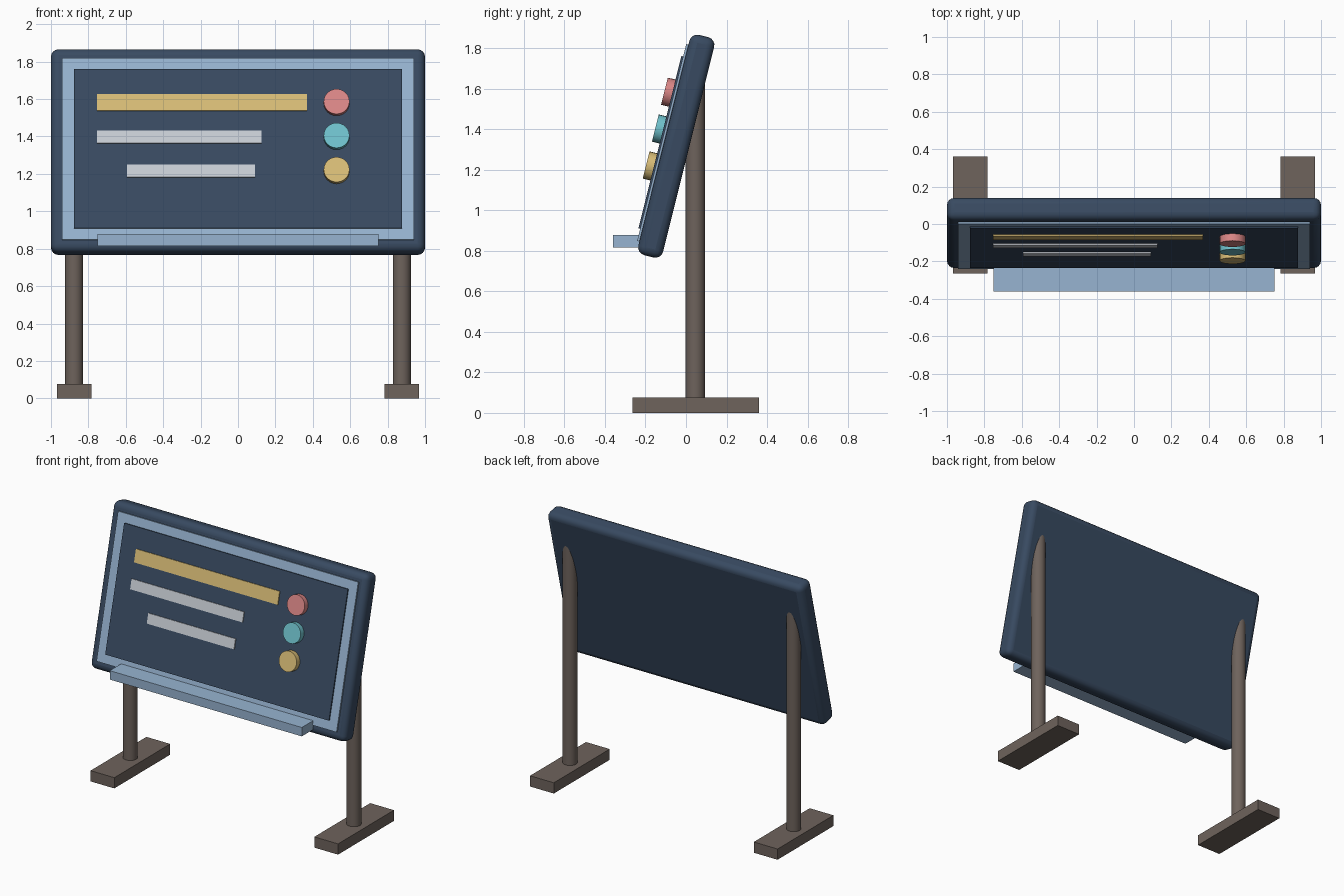
import bpy, math
from mathutils import Matrix, Vector

if "Cube" in bpy.data.objects:
    bpy.data.objects.remove(bpy.data.objects["Cube"])


def material(name, r, g, b):
    m = bpy.data.materials.new(name)
    lin = [((c / 255 + 0.055) / 1.055) ** 2.4 for c in (r, g, b)]
    m.diffuse_color = (*lin, 1)
    m.use_nodes = True
    m.node_tree.nodes["Principled BSDF"].inputs["Base Color"].default_value = m.diffuse_color
    return m


NAVY = material("navy", 56, 74, 97)
PALE_BLUE = material("pale blue", 151, 180, 209)
BROWN = material("brown", 110, 99, 92)
YELLOW = material("yellow", 217, 189, 119)
GREY = material("light grey", 201, 206, 213)
RED = material("coral red", 219, 135, 135)
TEAL = material("teal", 112, 194, 205)

# Tilted frame of the board: local -y is the front, local z runs up the board
TILT = Matrix.Translation((0, -0.048, 1.316)) @ Matrix.Rotation(math.radians(-14), 4, 'X')


def finish(ob, name, mat, tilted, bevel=0):
    ob.name = name
    ob.data.materials.append(mat)
    if tilted:
        ob.matrix_world = TILT @ ob.matrix_basis
    if bevel:
        mod = ob.modifiers.new("rounded edges", 'BEVEL')
        mod.width, mod.segments = bevel, 4
    return ob


def box(name, mat, x, y, z, tilted=False, bevel=0):
    """Box from (low, high) ranges along each axis."""
    lo, hi = Vector((x[0], y[0], z[0])), Vector((x[1], y[1], z[1]))
    bpy.ops.mesh.primitive_cube_add(size=1)
    ob = bpy.context.object
    size, mid = hi - lo, (lo + hi) / 2
    ob.data.transform(Matrix.Translation(mid) @ Matrix.Diagonal((*size, 1)))
    return finish(ob, name, mat, tilted, bevel)


def cylinder(name, mat, radius, start, end, tilted=False):
    start, end = Vector(start), Vector(end)
    axis = end - start
    bpy.ops.mesh.primitive_cylinder_add(vertices=24, radius=radius, depth=axis.length)
    ob = bpy.context.object
    rot = axis.to_track_quat('Z', 'Y').to_matrix().to_4x4()
    ob.data.transform(Matrix.Translation((start + end) / 2) @ rot)
    finish(ob, name, mat, tilted)
    bpy.ops.object.shade_smooth_by_angle(angle=math.radians(35))
    return ob


# Board with layered front plates
box("board", NAVY, (-1, 1), (-0.063, 0.063), (-0.56, 0.56), True, 0.04)
bpy.ops.object.shade_smooth_by_angle(angle=math.radians(35))
box("border_plate", PALE_BLUE, (-0.94, 0.94), (-0.074, -0.05), (-0.5, 0.5), True)
box("display_panel", NAVY, (-0.876, 0.876), (-0.083, -0.06), (-0.438, 0.438), True)

# Text bars
for name, mat, x0, x1, z, h in (("heading_bar", YELLOW, -0.755, 0.37, 0.252, 0.09),
                                ("upper_bar", GREY, -0.755, 0.125, 0.063, 0.07),
                                ("lower_bar", GREY, -0.593, 0.09, -0.125, 0.07)):
    box(name, mat, (x0, x1), (-0.09, -0.081), (z - h / 2, z + h / 2), True)

# Round buttons
for name, mat, z in (("red_button", RED, 0.249), ("teal_button", TEAL, 0.062),
                     ("yellow_button", YELLOW, -0.126)):
    cylinder(name, mat, 0.069, (0.527, -0.07, z), (0.527, -0.122, z), True)

# Ledge along the lower edge
box("ledge", PALE_BLUE, (-0.752, 0.752), (-0.36, -0.2), (0.815, 0.878))

# Posts and feet
for side, s in (("left", -1), ("right", 1)):
    cx = s * 0.876
    cylinder(side + "_post", BROWN, 0.048, (cx, 0.046, 0.04), (cx, 0.046, 1.64))
    box(side + "_foot", BROWN, (cx - 0.093, cx + 0.093), (-0.265, 0.36), (0, 0.076))
